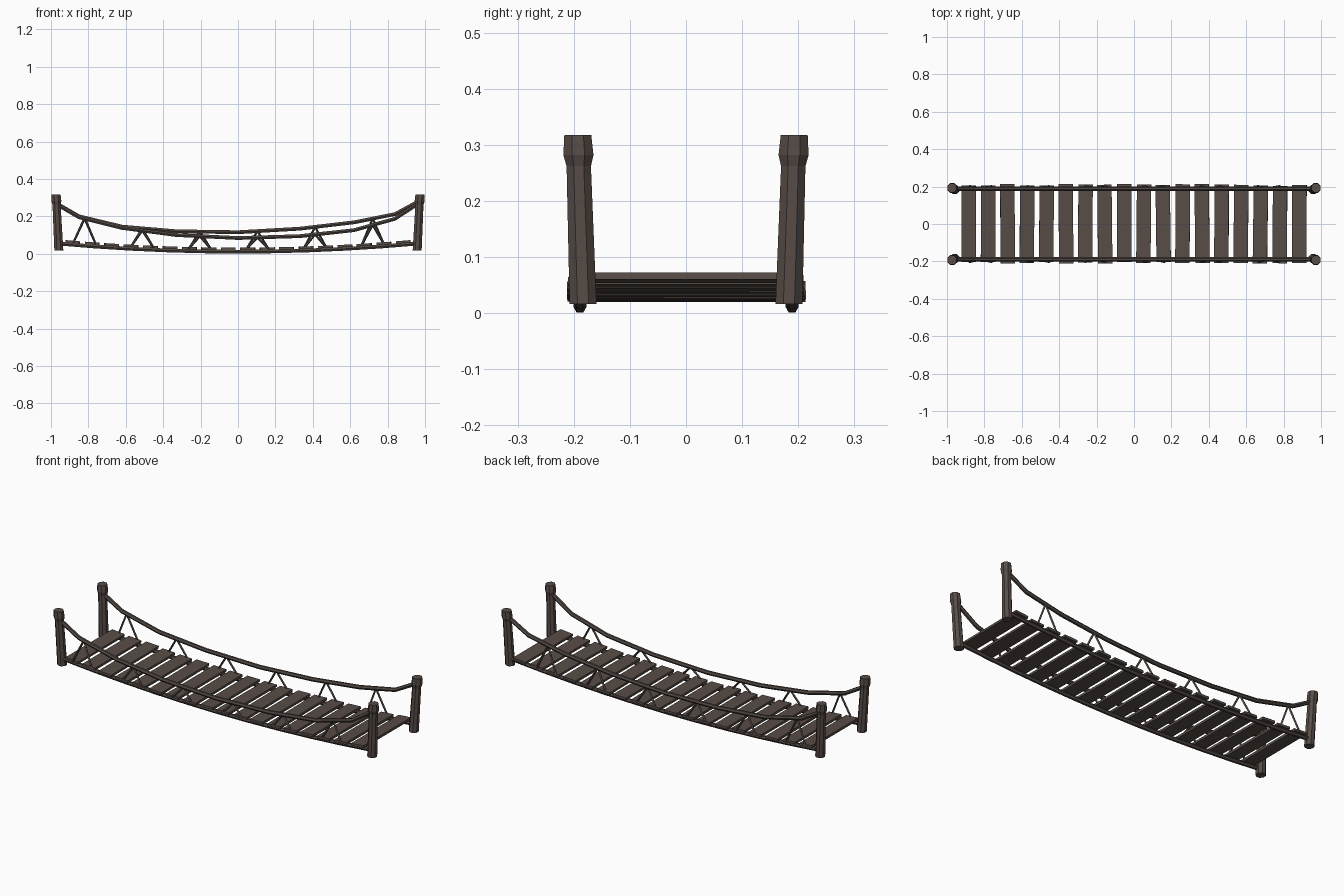
import bpy, bmesh, math, random
from mathutils import Matrix, Vector

if "Cube" in bpy.data.objects:
    bpy.data.objects.remove(bpy.data.objects["Cube"])
random.seed(4)


def make_material(name, color):
    mat = bpy.data.materials.new(name)
    mat.use_nodes = True
    mat.diffuse_color = color
    mat.node_tree.nodes["Principled BSDF"].inputs["Base Color"].default_value = color
    return mat


wood = make_material("weathered wood", (0.098, 0.074, 0.064, 1))
rope = make_material("dark rope", (0.082, 0.064, 0.055, 1))


def add_mesh(name, bm, mat):
    bmesh.ops.recalc_face_normals(bm, faces=bm.faces)
    mesh = bpy.data.meshes.new(name)
    bm.to_mesh(mesh)
    bm.free()
    mesh.materials.append(mat)
    obj = bpy.data.objects.new(name, mesh)
    bpy.context.collection.objects.link(obj)
    return obj


def add_tube(name, paths, radius, resolution):
    """Faceted tube along each path, turned into a mesh."""
    curve = bpy.data.curves.new(name, "CURVE")
    curve.dimensions = "3D"
    curve.bevel_depth = radius
    curve.bevel_resolution = resolution
    curve.use_fill_caps = True
    for path in paths:
        spline = curve.splines.new("POLY")
        spline.points.add(len(path) - 1)
        for point, co in zip(spline.points, path):
            point.co = (*co, 1)
    curve.materials.append(rope)
    obj = bpy.data.objects.new(name, curve)
    bpy.context.collection.objects.link(obj)
    bpy.ops.object.select_all(action="DESELECT")
    obj.select_set(True)
    bpy.context.view_layer.objects.active = obj
    bpy.ops.object.convert(target="MESH")
    for poly in obj.data.polygons:
        poly.use_smooth = False


def deck_rope_z(x):
    return 0.011 + 0.047 * x * x


def height_on(path, x):
    """Height of a hand rope at x, between its path points."""
    for (x0, z0), (x1, z1) in zip(path, path[1:]):
        if x0 <= x <= x1:
            return z0 + (z1 - z0) * (x - x0) / (x1 - x0)


# Posts: eight-sided, leaning outwards, with a flared head
POST_PROFILE = [(0.016, 0.026), (0.262, 0.0235), (0.282, 0.029), (0.318, 0.026)]
for end, sx in (("left", 1), ("right", -1)):
    for face, sy in (("front", -1), ("back", 1)):
        bm = bmesh.new()
        rings = []
        for z, r in POST_PROFILE:
            cx = sx * (0.957 + 0.05 * z)
            cy = sy * (0.183 + 0.031 * z)
            angles = [math.tau * (i + 0.5) / 8 for i in range(8)]
            rings.append([bm.verts.new((cx + r * math.cos(a), cy + r * math.sin(a), z))
                          for a in angles])
        for low, high in zip(rings, rings[1:]):
            for i in range(8):
                j = (i + 1) % 8
                bm.faces.new((low[i], low[j], high[j], high[i]))
        bm.faces.new(rings[0])
        bm.faces.new(rings[-1])
        add_mesh(f"{face}_{end}_post", bm, wood)

# Deck planks: follow the sag, each a little uneven
COUNT = 18
for n in range(COUNT):
    x = -0.884 + n * 1.768 / (COUNT - 1)
    back = 0.207 + random.uniform(-0.004, 0.007)
    front = -0.207 - random.uniform(-0.004, 0.007)
    bm = bmesh.new()
    bmesh.ops.create_cube(bm, size=1)
    slope = math.atan(2 * 0.047 * x)
    place = (Matrix.Translation((x, (back + front) / 2, deck_rope_z(x) + 0.0155))
             @ Matrix.Rotation(-slope, 4, "Y")
             @ Matrix.Rotation(random.uniform(-0.015, 0.015), 4, "Z")
             @ Matrix.Diagonal((0.077, back - front, 0.013, 1)))
    bmesh.ops.transform(bm, matrix=place, verts=bm.verts)
    add_mesh(f"plank_{n + 1}", bm, wood)

# Hand ropes: the front one hangs lower than the back one
HAND_ROPES = {
    "front": (-1, [(-0.965, 0.262), (-0.85, 0.195), (-0.62, 0.138), (-0.33, 0.1), (0, 0.084),
                   (0.33, 0.094), (0.62, 0.126), (0.84, 0.187), (0.965, 0.27)]),
    "back": (1, [(-0.965, 0.266), (-0.85, 0.2), (-0.62, 0.145), (-0.33, 0.12), (0, 0.115),
                 (0.33, 0.134), (0.62, 0.168), (0.84, 0.212), (0.965, 0.28)]),
}
for face, (side, path) in HAND_ROPES.items():
    y = side * 0.189
    add_tube(f"{face}_hand_rope", [[(x, y, z) for x, z in path]], 0.0115, 1)

    # Deck rope under the plank ends
    xs = [-0.955 + 1.91 * i / 10 for i in range(11)]
    add_tube(f"{face}_deck_rope", [[(x, y, deck_rope_z(x)) for x in xs]], 0.0115, 1)

    # Slanted hanger cords in pairs, with feet by the plank ends
    cords = []
    for n in range(6):
        top_x = -0.82 + n * 0.308
        top = Vector((top_x, y, height_on(path, top_x)))
        for step in (-0.06, 0.06):
            foot_x = top_x + step
            foot = Vector((foot_x, side * 0.203, deck_rope_z(foot_x) + 0.012))
            cords.append([top, foot])
    add_tube(f"{face}_hanger_cords", cords, 0.006, 0)
